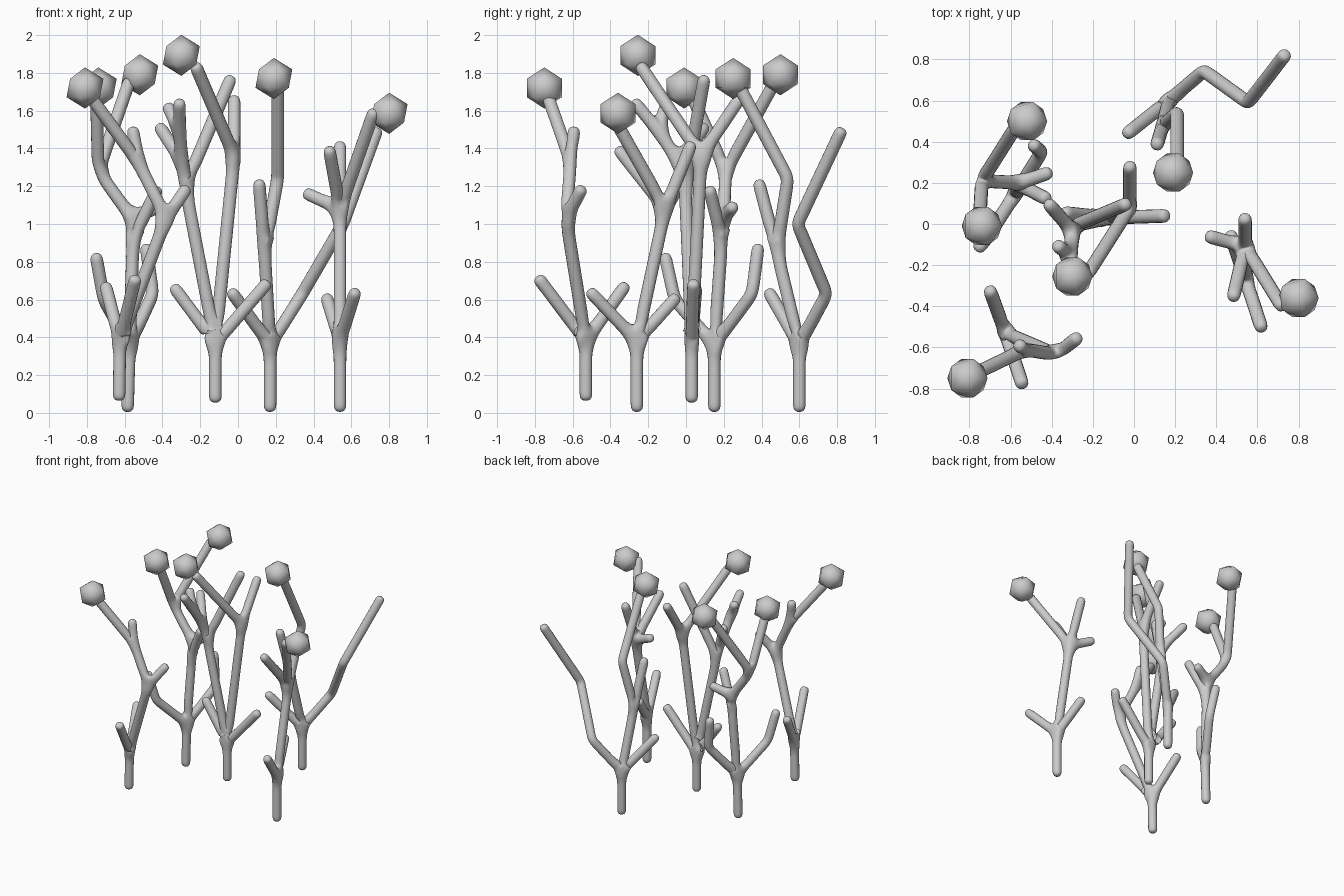
import bpy, bmesh
from mathutils import Vector

if "Cube" in bpy.data.objects:
    bpy.data.objects.remove(bpy.data.objects["Cube"])

RADIUS = 0.036


def plant(name, nodes, heads):
    """Branching stalk skinned from a skeleton; each node is (parent, x, y, z)."""
    pts = [Vector(n[1:]) for n in nodes]
    verts, edges, index = [pts[0]], [], {0: 0}
    for i, node in enumerate(nodes[1:], 1):
        a, b = pts[node[0]], pts[i]
        prev = index[node[0]]
        steps = max(1, round((b - a).length / 0.14))
        for s in range(1, steps + 1):
            verts.append(a.lerp(b, s / steps))
            edges.append((prev, len(verts) - 1))
            prev = len(verts) - 1
        index[i] = prev
    mesh = bpy.data.meshes.new(name)
    mesh.from_pydata(verts, edges, [])
    obj = bpy.data.objects.new(name, mesh)
    bpy.context.collection.objects.link(obj)
    bpy.context.view_layer.objects.active = obj
    skin = obj.modifiers.new("skin", 'SKIN')
    skin.use_smooth_shade = True
    if not mesh.skin_vertices:
        bpy.ops.mesh.customdata_skin_add()
    for i, sv in enumerate(mesh.skin_vertices[0].data):
        sv.radius = (RADIUS, RADIUS)
        sv.use_root = i == 0
    sub = obj.modifiers.new("round", 'SUBSURF')
    sub.levels = sub.render_levels = 2

    # low-poly, smooth-shaded knobs at the branch tips
    for k, pos in enumerate(heads):
        bm = bmesh.new()
        bmesh.ops.create_icosphere(bm, subdivisions=1, radius=0.109)
        for f in bm.faces:
            f.smooth = True
        knob_mesh = bpy.data.meshes.new(f"{name}_knob_{k}")
        bm.to_mesh(knob_mesh)
        bm.free()
        knob = bpy.data.objects.new(f"{name}_knob_{k}", knob_mesh)
        knob.location = pos
        bpy.context.collection.objects.link(knob)


# front left stalk
plant("front_left_stalk", [
    (0, -.63, -.53, .06), (0, -.625, -.53, .38),
    (1, -.705, -.31, .69), (1, -.54, -.79, .725),
    (1, -.38, -.635, 1.03), (4, -.265, -.545, 1.20),
    (4, -.53, -.61, 1.33), (6, -.56, -.59, 1.52),
    (6, -.80, -.74, 1.70)],
    [(-.81, -.75, 1.72)])

# right stalk
plant("right_stalk", [
    (0, .54, -.26, .0), (0, .54, -.26, .38),
    (1, .625, -.52, .655), (1, .465, -.04, .625),
    (1, .54, -.11, 1.08), (4, .345, -.055, 1.17),
    (4, .54, .035, 1.44), (4, .48, -.37, 1.41),
    (4, .725, -.41, 1.61)],
    [(.80, -.36, 1.586)])

# back stalk with a long zigzag arm
plant("back_stalk", [
    (0, .17, .60, .0), (0, .17, .60, .36),
    (1, .34, .745, .63), (2, .555, .59, 1.0), (3, .74, .83, 1.51),
    (1, -.045, .43, .655), (1, .14, .48, .86),
    (6, .11, .38, 1.24), (6, .21, .54, 1.24),
    (8, .21, .27, 1.75)],
    [(.19, .25, 1.77)])

# middle stalk
plant("middle_stalk", [
    (0, -.12, .03, .05), (0, -.12, .03, .37),
    (1, -.35, .055, .68), (1, .165, .04, .70),
    (1, -.28, -.005, 1.20), (1, -.02, .08, 1.36),
    (4, -.03, .10, 1.79), (4, -.295, -.04, 1.33),
    (7, -.425, .11, 1.53),
    (7, -.31, -.15, 1.50), (9, -.31, -.285, 1.66), (9, -.38, -.10, 1.64),
    (5, -.02, .295, 1.68), (5, -.23, -.25, 1.85)],
    [(-.30, -.255, 1.893)])

# left stalk with two knobs
plant("left_stalk", [
    (0, -.585, .15, .0), (0, -.575, .15, .36),
    (1, -.71, -.06, .60), (2, -.755, -.115, .85),
    (1, -.45, .35, .63), (4, -.49, .385, .90),
    (1, -.555, .19, .92), (6, -.42, .12, 1.20),
    (6, -.56, .20, 1.03), (8, -.395, .255, 1.10),
    (8, -.74, .21, 1.28), (10, -.75, .03, 1.68),
    (10, -.57, .48, 1.77)],
    [(-.74, -.01, 1.72), (-.52, .50, 1.79)])
